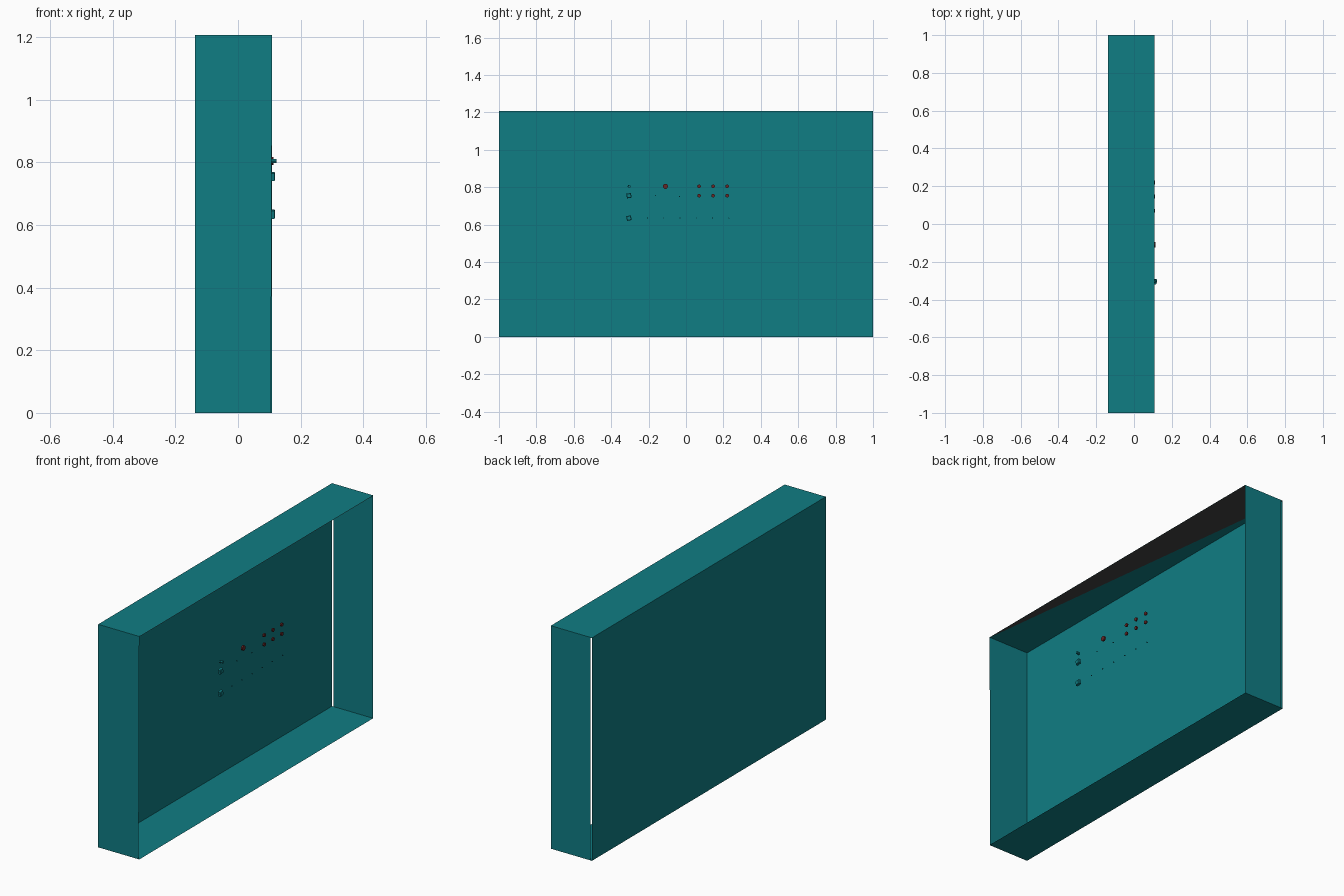
import bpy, bmesh, math
from mathutils import Matrix, Vector

if "Cube" in bpy.data.objects:
    bpy.data.objects.remove(bpy.data.objects["Cube"])


def mat(name, rgb):
    m = bpy.data.materials.new(name)
    m.diffuse_color = (*rgb, 1)
    m.use_nodes = True
    m.node_tree.nodes["Principled BSDF"].inputs["Base Color"].default_value = m.diffuse_color
    return m


TEAL = mat("teal", (0.005, 0.205, 0.23))
BLACK = mat("charcoal", (0.055, 0.055, 0.055))
RED = mat("dark red", (0.13, 0.02, 0.02))

X0, X1, H = -0.137, 0.109, 1.207   # back, open front, height


def finish(name, bm, material):
    me = bpy.data.meshes.new(name)
    bm.to_mesh(me)
    bm.free()
    me.materials.append(material)
    ob = bpy.data.objects.new(name, me)
    bpy.context.collection.objects.link(ob)
    return ob


def sheet(name, pts, material=TEAL):
    bm = bmesh.new()
    bm.faces.new([bm.verts.new(p) for p in pts])
    return finish(name, bm, material)


def knob(name, y, z, r, x0, x1, material, sides=8, turn=0.0, bevel=0.0):
    """Short prism whose axis points out of the open front (+x)."""
    bm = bmesh.new()
    place = (Matrix.Translation(((x0 + x1) / 2, y, z))
             @ Matrix.Rotation(turn, 4, 'X') @ Matrix.Rotation(math.pi / 2, 4, 'Y'))
    bmesh.ops.create_cone(bm, cap_ends=True, segments=sides, radius1=r, radius2=r,
                          depth=x1 - x0, matrix=place)
    if bevel:
        rim = [e for e in bm.edges if all(v.co.x > x1 - 1e-4 for v in e.verts)]
        bmesh.ops.bevel(bm, geom=rim, offset=bevel, segments=1, affect='EDGES')
    return finish(name, bm, material)


# Open case made from thin sheets
sheet("back_panel", [(X0, -1, 0), (X0, -1, H), (X0, 1, H), (X0, 1, 0)])
sheet("top_panel", [(X0, -1, H), (X1, -1, H), (X1, 1, H), (X0, 1, H)])
sheet("bottom_panel", [(X0, -1, 0), (X0, 1, 0), (X1, 1, 0), (X1, -1, 0)])
sheet("near_side", [(X0, -1, 0), (X1 - 0.004, -1, 0), (X1, -1, H), (X0, -1, H)])
# The far side stops just short of the back, leaving a narrow slit
sheet("far_side", [(X0 + 0.01, 1, 0), (X0 + 0.01, 1, H), (X1, 1, H), (X1, 1, 0)])
# Dark triangle on the underside of the top
sheet("top_lining", [(X1, -1, H - 0.002), (X0, 1, H - 0.002), (X1, 1, H - 0.002)], BLACK)

# Switch and two knobs at the left of the control area
knob("switch_base", -0.305, 0.805, 0.008, 0.104, 0.111, TEAL, 6)
knob("switch_lever", -0.302, 0.805, 0.007, 0.108, 0.123, TEAL, 6)
for i, z in enumerate((0.755, 0.635)):
    knob(f"square_knob_{i + 1}", -0.305, z, 0.018, 0.104, 0.119, TEAL, 4,
         math.radians(55), 0.003)

# Red lamp and grid of small red buttons
knob("red_lamp", -0.11, 0.805, 0.014, 0.104, 0.113, RED, 10)
for r, z in enumerate((0.805, 0.755)):
    for c, y in enumerate((0.07, 0.145, 0.22)):
        knob(f"red_button_{r + 1}_{c + 1}", y, z, 0.01, 0.104, 0.112, RED, 8)

# Tiny pins
pins = [(-0.163, 0.755), (-0.035, 0.75)] + [(-0.206 + 0.087 * i, 0.635) for i in range(6)]
for i, (y, z) in enumerate(pins):
    knob(f"pin_{i + 1}", y, z, 0.003, 0.104, 0.109, TEAL, 5)
